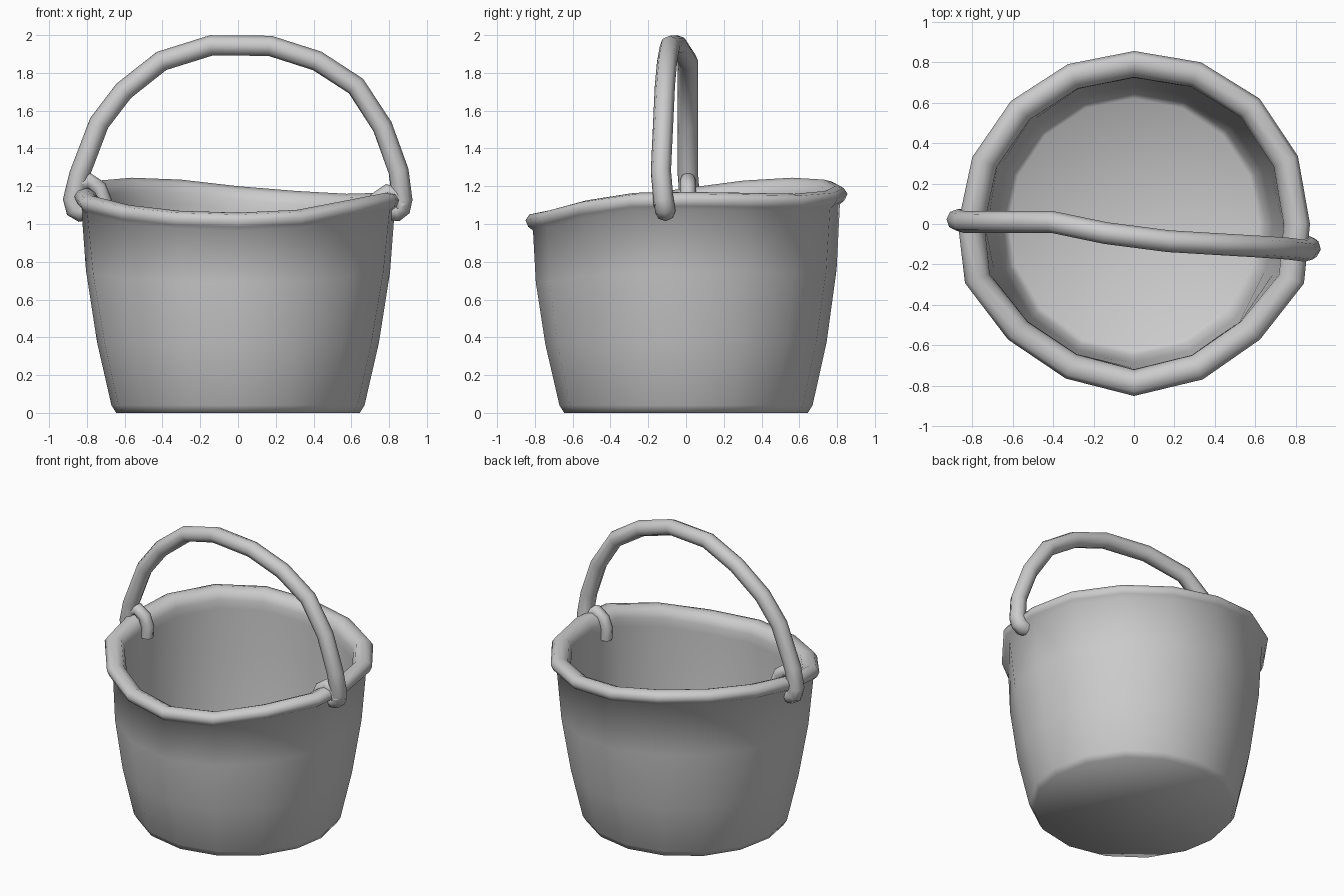
import bpy, bmesh
from math import sin, cos, tau, radians

cube = bpy.data.objects.get("Cube")
if cube:
    bpy.data.objects.remove(cube)

GREY = (0.6, 0.6, 0.6, 1)
mat = bpy.data.materials.new("plain grey")
mat.use_nodes = True
mat.diffuse_color = GREY
mat.node_tree.nodes["Principled BSDF"].inputs["Base Color"].default_value = GREY


def finish(obj):
    bpy.ops.object.select_all(action="DESELECT")
    obj.select_set(True)
    bpy.context.view_layer.objects.active = obj
    if obj.type == "CURVE":
        bpy.ops.object.convert(target="MESH")
    bpy.ops.object.shade_smooth_by_angle(angle=radians(70))


# Bucket: a lathed wall whose rolled rim is uneven around its 16 sides
RIM_TOP = [1.17, 1.165, 1.16, 1.175, 1.20, 1.235, 1.245, 1.23,
           1.19, 1.15, 1.10, 1.07, 1.06, 1.075, 1.125, 1.165]
RIM_RADIUS = [.87, .877, .877, .865, .855, .855, .86, .865,
              .87, .885, .845, .835, .85, .84, .845, .89]
# radius, height, how far the rim's unevenness reaches
PROFILE = [(.645, 0, 0), (.67, .04, 0), (.745, .36, .1), (.8, .69, .5),
           (.82, .965, 1), (.845, .985, 1), (.86, 1.02, 1),
           (.84, 1.05, 1), (.795, 1.06, 1), (.75, 1.04, 1), (.73, .99, 1),
           (.728, .93, 1), (.717, .66, .5), (.685, .34, .1),
           (.65, .08, 0), (.62, .055, 0)]


def build_bucket():
    bm = bmesh.new()
    sides = len(RIM_TOP)
    rings = []
    for r, z, reach in PROFILE:
        ring = []
        for i in range(sides):
            a = tau * i / sides
            if i > sides / 2:        # the front corners spread sideways
                a += radians(3.5) * cos(a)
            rr = r + (RIM_RADIUS[i] - .86) * reach
            ring.append(bm.verts.new((rr * cos(a), rr * sin(a),
                                      z + (RIM_TOP[i] - 1.06) * reach)))
        rings.append(ring)
    for low, high in zip(rings, rings[1:]):
        for i in range(sides):
            j = (i + 1) % sides
            bm.faces.new((low[i], low[j], high[j], high[i]))
    bm.faces.new(rings[0][::-1])     # underside
    bm.faces.new(rings[-1])          # inner floor
    bmesh.ops.recalc_face_normals(bm, faces=bm.faces)
    mesh = bpy.data.meshes.new("bucket")
    bm.to_mesh(mesh)
    bm.free()
    obj = bpy.data.objects.new("bucket", mesh)
    bpy.context.collection.objects.link(obj)
    mesh.materials.append(mat)
    finish(obj)


def build_tube(name, points, radius):
    curve = bpy.data.curves.new(name, "CURVE")
    curve.dimensions = "3D"
    curve.bevel_depth = radius
    curve.bevel_resolution = 2
    curve.use_fill_caps = True
    spline = curve.splines.new("POLY")
    spline.points.add(len(points) - 1)
    for p, co in zip(spline.points, points):
        p.co = (*co, 1)
    curve.materials.append(mat)
    obj = bpy.data.objects.new(name, curve)
    bpy.context.collection.objects.link(obj)
    finish(obj)


build_bucket()

# Handle: a slightly twisted arch with ends curled in under the rim
build_tube("handle", [
    (-.79, .01, 1.075), (-.835, .02, 1.065), (-.862, .02, 1.08),
    (-.873, .02, 1.13), (-.84, .01, 1.26),
    (-.735, .01, 1.535), (-.605, .01, 1.705), (-.405, .01, 1.863),
    (-.14, -.045, 1.946), (.17, -.085, 1.943), (.42, -.1, 1.863),
    (.625, -.112, 1.73), (.765, -.122, 1.515), (.85, -.133, 1.28),
    (.87, -.12, 1.13), (.862, -.112, 1.085), (.84, -.11, 1.067),
    (.79, -.11, 1.075)], .054)

# Hooks: short tubes over the rim and down the inside
for name, side, y, top in (("left_hook", 1, -.13, 1.165), ("right_hook", -1, .01, 1.225)):
    build_tube(name, [(side * x, y, top + dz) for x, dz in
                      ((.87, -.07), (.835, -.01), (.79, .005), (.735, -.035),
                       (.71, -.1), (.715, -.17))], .042)
